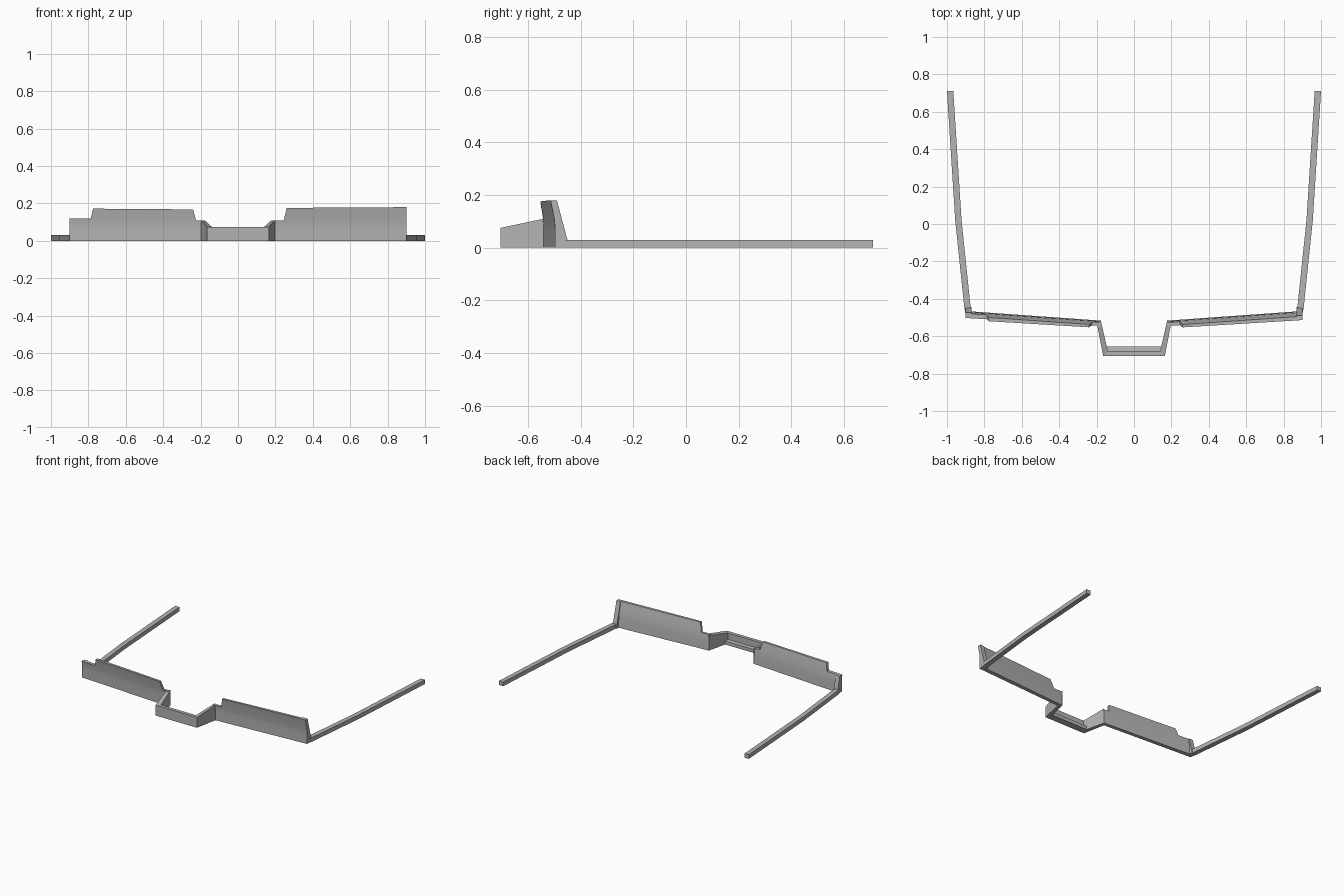
import bpy, bmesh
from math import radians

cube = bpy.data.objects.get("Cube")
if cube:
    bpy.data.objects.remove(cube)

grey = bpy.data.materials.new("plain_grey")
grey.use_nodes = True
GREY = (0.45, 0.45, 0.45, 1)
grey.diffuse_color = GREY
grey.node_tree.nodes["Principled BSDF"].inputs["Base Color"].default_value = GREY


def loft(name, rings, smooth=False):
    """Solid skinned through matching closed rings, capped at both ends."""
    bm = bmesh.new()
    loops = [[bm.verts.new(p) for p in ring] for ring in rings]
    n = len(loops[0])
    for a, b in zip(loops, loops[1:]):
        for i in range(n):
            j = (i + 1) % n
            bm.faces.new((a[i], a[j], b[j], b[i]))
    bm.faces.new(loops[0])
    bm.faces.new(loops[-1])
    bmesh.ops.recalc_face_normals(bm, faces=bm.faces)
    mesh = bpy.data.meshes.new(name)
    bm.to_mesh(mesh)
    bm.free()
    obj = bpy.data.objects.new(name, mesh)
    bpy.context.collection.objects.link(obj)
    mesh.materials.append(grey)
    if smooth:
        bpy.ops.object.select_all(action='DESELECT')
        bpy.context.view_layer.objects.active = obj
        obj.select_set(True)
        bpy.ops.object.shade_smooth_by_angle(angle=radians(25))
    return obj


def lean(z):
    """How far the upper part of a panel tips forward at height z."""
    return max(0, z - 0.09) * 0.19


def panel_ring(side, x, top):
    """Cross-section of a wing panel: upright below, leaning forward above."""
    front = -0.54 + (x - 0.2) * 0.062
    back = -0.515 + (x - 0.2) * 0.071
    levels = [0, 0.07, 0.1, top]
    ring = [(side * x, front - lean(z), z) for z in levels]
    ring += [(side * x, back - 0.06 * z - lean(z), z) for z in reversed(levels)]
    return ring


# Wing panels: outline steps given as (distance from centre, height)
left_steps = [(0.18, 0.11), (0.245, 0.11), (0.26, 0.176), (0.9, 0.18)]
right_steps = [(0.18, 0.11), (0.225, 0.11), (0.24, 0.168),
               (0.775, 0.172), (0.787, 0.12), (0.9, 0.12)]

for side, label, steps in ((1, "left", left_steps), (-1, "right", right_steps)):
    loft(label + "_wing", [panel_ring(side, x, h) for x, h in steps], smooth=True)

    # Brace tapering up the back of the outer end
    top = steps[-1][1]
    back_top = -0.45 - (top - 0.03) * 0.267
    profile = [(-0.49, 0), (-0.445, 0), (-0.45, 0.03),
               (back_top, top), (back_top - 0.016, top)]
    loft(label + "_brace", [[(side * x, y, z) for y, z in profile]
                            for x in (0.868, 0.9)])

    # Long side arm with a slight bend
    arm_path = [(0.884, -0.48), (0.89, -0.45), (0.939, 0.02), (0.983, 0.71)]
    loft(label + "_arm", [[(side * (x + dx), y, z) for dx, z in
                           ((-0.017, 0), (0.017, 0), (0.017, 0.03), (-0.017, 0.03))]
                          for x, y in arm_path])

    # Sloping link from the wing to the projecting nose
    ends = [((0.178, -0.515), (0.197, -0.54), 0.11),
            ((0.14, -0.68), (0.165, -0.705), 0.075)]
    loft(label + "_link", [[(side * a[0], a[1], 0), (side * b[0], b[1], 0),
                            (side * b[0], b[1], h), (side * a[0], a[1], h)]
                           for a, b, h in ends])

# Nose wall with a low ledge behind it
wall = [(0.165, -0.705, 0), (0.165, -0.705, 0.075),
        (0.14, -0.68, 0.075), (0.14, -0.68, 0)]
loft("nose_wall", [[(s * x, y, z) for x, y, z in wall] for s in (-1, 1)])
ledge = [(-0.69, 0), (-0.69, 0.03), (-0.655, 0.025), (-0.655, 0)]
loft("nose_ledge", [[(x, y, z) for y, z in ledge] for x in (-0.15, 0.15)])
